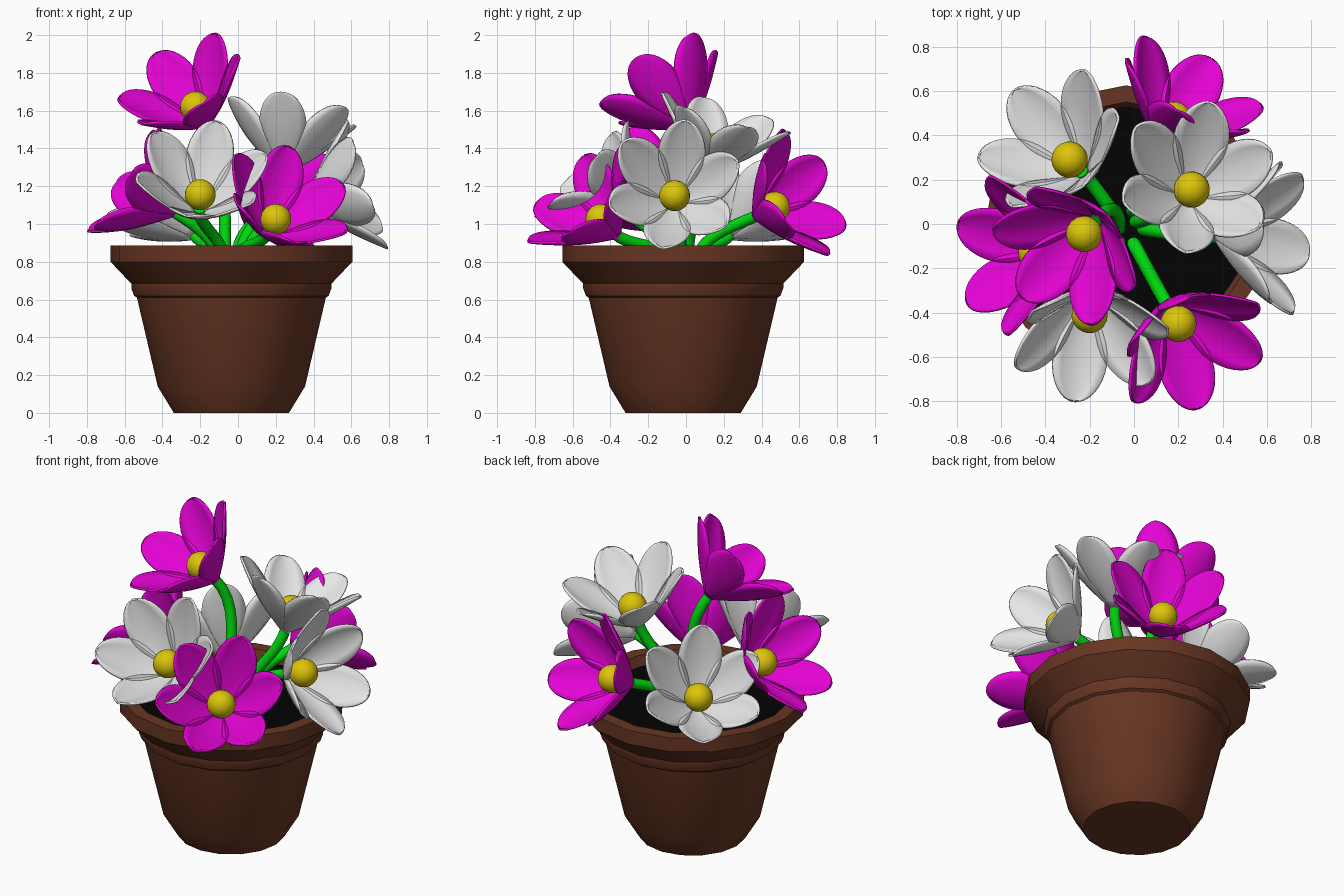
import bpy, bmesh, math
from mathutils import Vector, Matrix

if "Cube" in bpy.data.objects:
    bpy.data.objects.remove(bpy.data.objects["Cube"], do_unlink=True)


def material(name, rgb):
    m = bpy.data.materials.new(name)
    m.use_nodes = True
    m.diffuse_color = (*rgb, 1)
    m.node_tree.nodes["Principled BSDF"].inputs["Base Color"].default_value = (*rgb, 1)
    return m


TERRACOTTA = material("terracotta", (0.135, 0.036, 0.016))
SOIL = material("black_soil", (0.001, 0.001, 0.001))
GREEN = material("stem_green", (0.0, 0.7, 0.005))
YELLOW = material("yellow", (0.72, 0.56, 0.003))
WHITE = material("white", (0.8, 0.8, 0.8))
MAGENTA = material("magenta", (0.78, 0.001, 0.66))


def finish(bm, name, mat, angle=40):
    bmesh.ops.recalc_face_normals(bm, faces=bm.faces)
    mesh = bpy.data.meshes.new(name)
    bm.to_mesh(mesh)
    bm.free()
    mesh.materials.append(mat)
    ob = bpy.data.objects.new(name, mesh)
    bpy.context.collection.objects.link(ob)
    bpy.ops.object.select_all(action="DESELECT")
    ob.select_set(True)
    bpy.context.view_layer.objects.active = ob
    bpy.ops.object.shade_smooth_by_angle(angle=math.radians(angle))
    return ob


def lathe(profile, name, mat, sides=16):
    # Rings of a turned shape, closed at both ends
    bm = bmesh.new()
    rings = []
    for r, z in profile:
        rings.append([bm.verts.new((POT.x + r * math.cos(a), POT.y + r * math.sin(a), z))
                      for a in (math.tau * i / sides for i in range(sides))])
    for lo, hi in zip(rings, rings[1:]):
        for i in range(sides):
            j = (i + 1) % sides
            bm.faces.new((lo[i], lo[j], hi[j], hi[i]))
    bm.faces.new(rings[0])
    bm.faces.new(rings[-1])
    return finish(bm, name, mat, 28)


def petal_width(t):
    if t > 0.62:
        return 0.123 * math.sqrt(max(0, 1 - ((t - 0.62) / 0.38) ** 2)) + 0.002
    return 0.015 + 0.11 * math.sin(t / 0.62 * math.pi / 2) ** 1.4


def petals(name, mat, frame, count=6, rows=14, cols=6):
    # Cupped petals spread evenly around the flower axis
    bm = bmesh.new()
    for p in range(count):
        turn = frame @ Matrix.Rotation(math.tau * p / count, 4, "Z")
        grid = []
        for i in range(rows + 1):
            t = math.sin(math.pi / 2 * i / rows)
            w = petal_width(t)
            out = 0.02 + 0.34 * t
            up = -0.13 + 0.33 * t - 0.02 * math.sin(math.pi * t)
            row = []
            for j in range(cols + 1):
                s = 2 * j / cols - 1
                cup = 0.26 * w * s * s
                row.append(bm.verts.new(turn @ Vector((out - cup * 0.7, w * s, up + cup * 0.7))))
            grid.append(row)
        for a, b in zip(grid, grid[1:]):
            for j in range(cols):
                bm.faces.new((a[j], a[j + 1], b[j + 1], b[j]))
    ob = finish(bm, name, mat, 50)
    solid = ob.modifiers.new("thickness", "SOLIDIFY")
    solid.thickness = 0.012
    solid.offset = 0


def stem(name, start, end, axis):
    curve = bpy.data.curves.new(name, "CURVE")
    curve.dimensions = "3D"
    curve.bevel_depth = 0.031
    curve.bevel_resolution = 3
    curve.use_fill_caps = True
    curve.resolution_u = 10
    curve.materials.append(GREEN)
    spline = curve.splines.new("BEZIER")
    spline.bezier_points.add(1)
    reach = (end - start).length * 0.36
    for bp, co, d in zip(spline.bezier_points, (start, end), (Vector((0, 0, 1)), axis)):
        bp.co = co
        bp.handle_left = co - d * reach
        bp.handle_right = co + d * reach
    ob = bpy.data.objects.new(name, curve)
    bpy.context.collection.objects.link(ob)


def flower(name, mat, centre, axis, hint):
    # The hint points along the first petal
    c, n = Vector(centre), Vector(axis).normalized()
    h = Vector(hint)
    u = (h - n * h.dot(n)).normalized()
    v = n.cross(u)
    frame = Matrix.Translation(c) @ Matrix((u, v, n)).transposed().to_4x4()
    petals(name + "_petals", mat, frame)
    bm = bmesh.new()
    bmesh.ops.create_uvsphere(bm, u_segments=20, v_segments=12, radius=0.082, matrix=frame)
    finish(bm, name + "_centre", YELLOW)
    root = Vector((POT.x + c.x * 0.15, POT.y + c.y * 0.15, 0.78))
    stem(name + "_stem", root, c - n * 0.11, n)


# Pot with stepped rim, and the soil inside
POT = Vector((-0.035, -0.015, 0))
lathe([(0.305, 0), (0.39, 0.14), (0.5, 0.61), (0.515, 0.62), (0.53, 0.66),
       (0.53, 0.685), (0.545, 0.70), (0.64, 0.80), (0.64, 0.885), (0.565, 0.885),
       (0.53, 0.79)], "pot", TERRACOTTA)
lathe([(0.53, 0.78), (0.545, 0.825)], "soil", SOIL)

# Flowers: centre, facing axis, direction of first petal
flower("top_flower", MAGENTA, (-0.225, -0.045, 1.62), (-0.44, -0.5, 0.74), (0.06, 0.04, 0.38))
flower("front_right_flower", MAGENTA, (0.2, -0.45, 1.025), (0.37, -0.63, 0.65), (0.08, 0.05, 0.36))
flower("back_right_flower", MAGENTA, (0.18, 0.47, 1.09), (0.45, 0.78, 0.38), (0.05, 0.1, 0.38))
flower("left_side_flower", MAGENTA, (-0.44, -0.13, 1.13), (-0.83, -0.06, 0.54), (0, -0.14, 0.36))
flower("front_flower", WHITE, (-0.2, -0.41, 1.155), (0.04, -0.71, 0.68), (0.06, -0.1, 0.38))
flower("right_side_flower", WHITE, (0.495, -0.06, 1.15), (0.95, -0.02, 0.3), (0.1, 0.06, 0.4))
flower("upper_flower", WHITE, (0.26, 0.155, 1.4), (0.13, 0.28, 0.95), (0.07, 0.38, 0))
flower("back_left_flower", WHITE, (-0.29, 0.29, 1.03), (-0.47, 0.47, 0.72), (-0.06, -0.06, 1))
